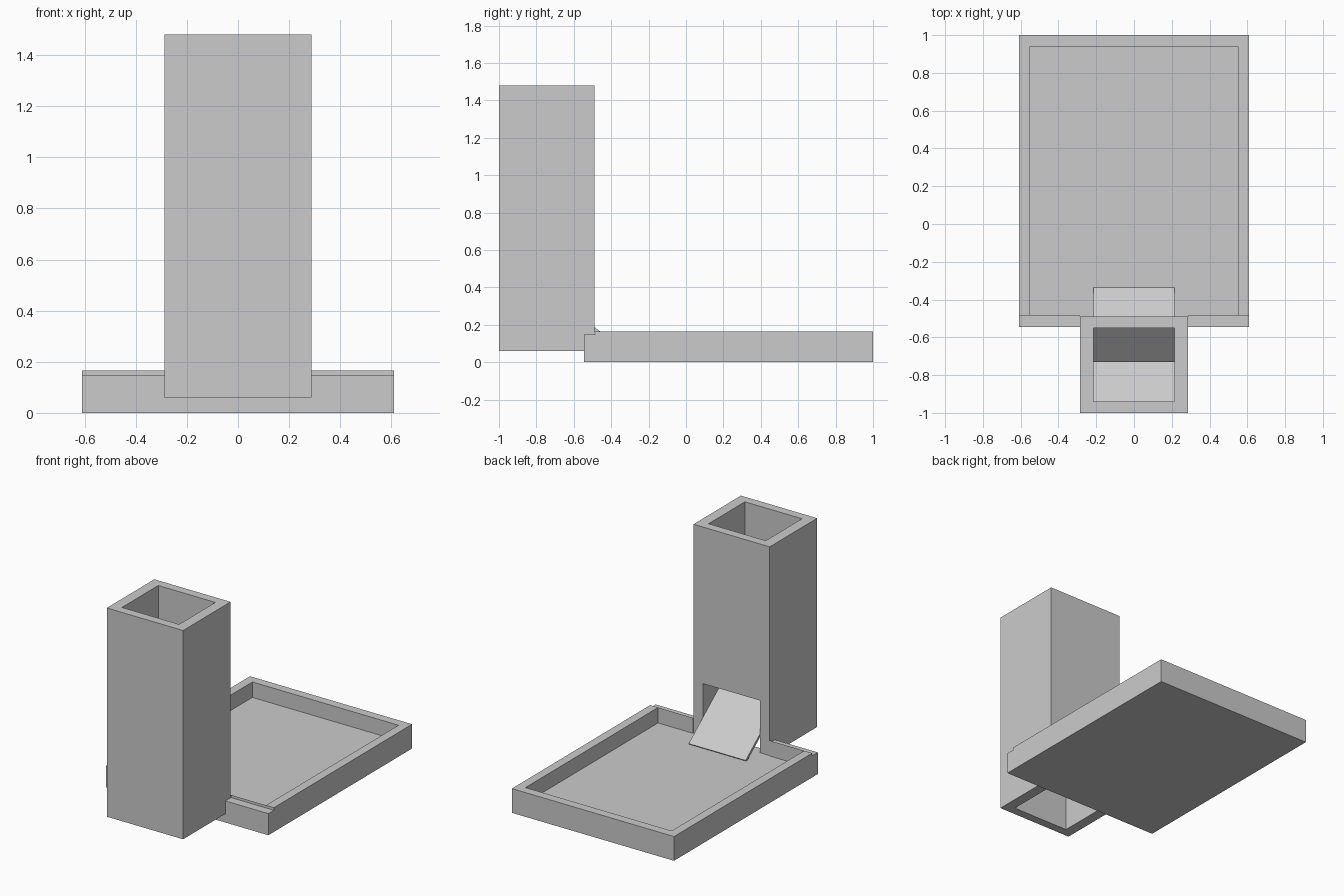
import bpy
import math

cube = bpy.data.objects.get("Cube")
if cube:
    bpy.data.objects.remove(cube, do_unlink=True)

# Single matte grey for every part
grey = bpy.data.materials.new("light_grey")
grey.use_nodes = True
grey.diffuse_color = (0.6, 0.6, 0.6, 1)
grey.node_tree.nodes["Principled BSDF"].inputs["Base Color"].default_value = (0.6, 0.6, 0.6, 1)


def box(name, x, y, z):
    """Box from (min, max) ranges on each axis."""
    bpy.ops.mesh.primitive_cube_add(size=1, location=[sum(r) / 2 for r in (x, y, z)])
    ob = bpy.context.object
    ob.name = name
    ob.scale = [r[1] - r[0] for r in (x, y, z)]
    bpy.ops.object.transform_apply(location=True, rotation=False, scale=True)
    ob.data.materials.append(grey)
    return ob


def cut(target, x, y, z):
    """Subtract a box from the target."""
    cutter = box("cutter", x, y, z)
    cutter.hide_render = True
    mod = target.modifiers.new("cut", 'BOOLEAN')
    mod.operation = 'DIFFERENCE'
    mod.solver = 'EXACT'
    mod.object = cutter
    bpy.context.view_layer.objects.active = target
    bpy.ops.object.modifier_apply(modifier=mod.name)
    bpy.data.objects.remove(cutter, do_unlink=True)


def sloped_plate(name, half_width, start, end, thickness):
    """Thin plate whose top runs from start to end, given as (y, z)."""
    dy, dz = end[0] - start[0], end[1] - start[1]
    length = math.hypot(dy, dz)
    side = 1 if dy > 0 else -1
    ny, nz = dz / length * side, -dy / length * side   # downward normal
    profile = [start, end,
               (end[0] + ny * thickness, end[1] + nz * thickness),
               (start[0] + ny * thickness, start[1] + nz * thickness)]
    verts = [(x, y, z) for x in (-half_width, half_width) for y, z in profile]
    faces = [(0, 1, 2, 3), (7, 6, 5, 4)]
    faces += [(i, i + 4, (i + 1) % 4 + 4, (i + 1) % 4) for i in range(4)]
    if side < 0:
        faces = [f[::-1] for f in faces]
    mesh = bpy.data.meshes.new(name)
    mesh.from_pydata(verts, [], [f[::-1] for f in faces])
    mesh.materials.append(grey)
    ob = bpy.data.objects.new(name, mesh)
    bpy.context.collection.objects.link(ob)
    return ob


# Rolling tray: recess, lowered front lip, notch that receives the tower
tray = box("tray", (-0.61, 0.61), (-0.545, 1), (0, 0.165))
cut(tray, (-0.55, 0.55), (-0.485, 0.94), (0.06, 0.5))
cut(tray, (-0.8, 0.8), (-0.8, -0.485), (0.147, 0.5))
cut(tray, (-0.287, 0.287), (-0.8, -0.4), (0.06, 0.5))

# Tower: open shaft with an exit doorway at the back
tower = box("tower", (-0.287, 0.287), (-1, -0.49), (0.06, 1.48))
cut(tower, (-0.215, 0.215), (-0.94, -0.55), (-0.5, 2))
cut(tower, (-0.215, 0.215), (-0.7, -0.3), (-0.5, 0.415))

# Exit ramp running out onto the tray, and the baffle above it
sloped_plate("exit_ramp", 0.214, (-0.94, 0.54), (-0.335, 0.067), 0.018)
sloped_plate("baffle", 0.215, (-0.55, 0.95), (-0.73, 0.78), 0.018)
